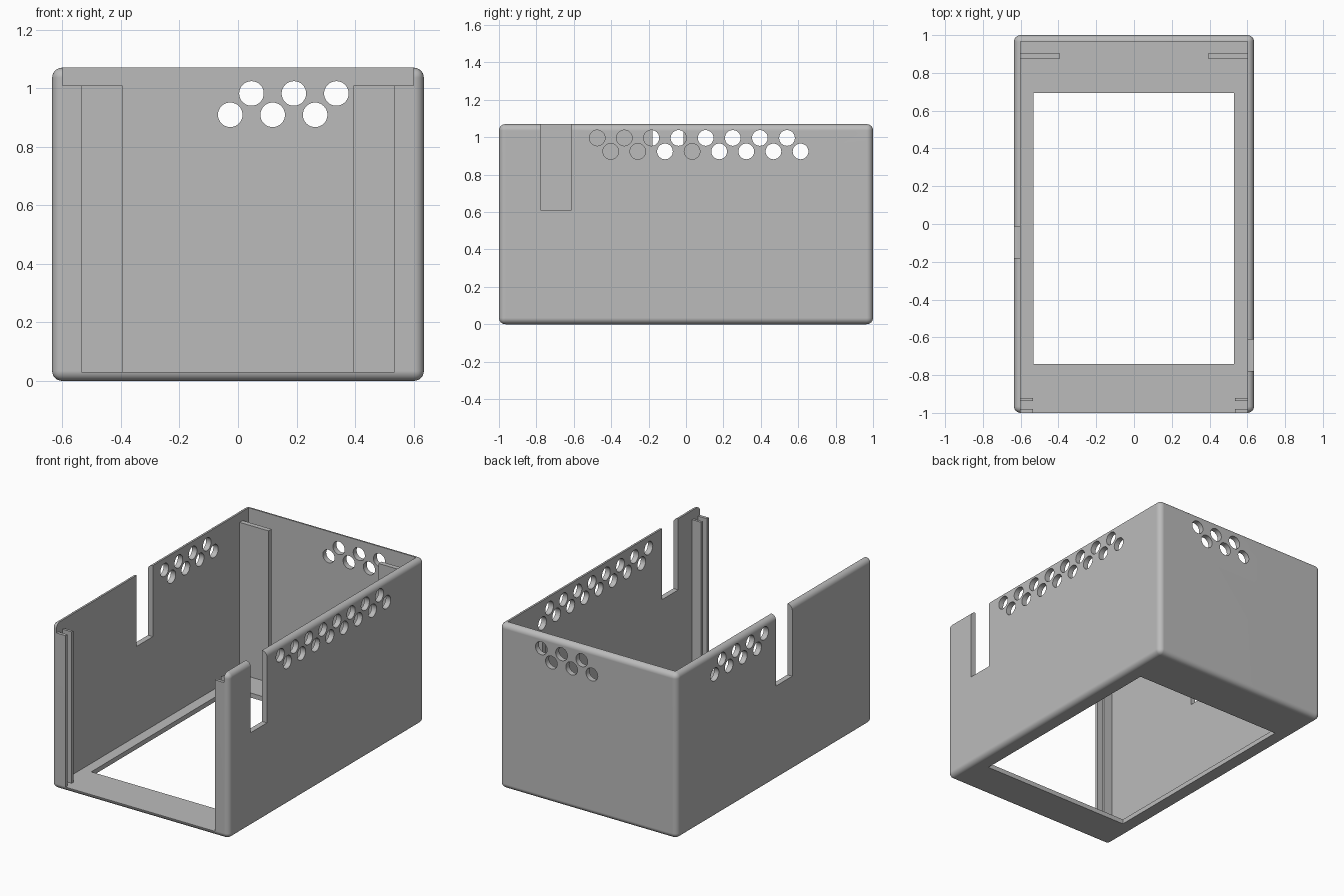
import bpy
import bmesh
from math import radians
from mathutils import Matrix, Vector

if "Cube" in bpy.data.objects:
    bpy.data.objects.remove(bpy.data.objects["Cube"], do_unlink=True)

grey = bpy.data.materials.new("plain_grey")
grey.use_nodes = True
COLOUR = (0.5, 0.5, 0.5, 1)
grey.diffuse_color = COLOUR
grey.node_tree.nodes["Principled BSDF"].inputs["Base Color"].default_value = COLOUR

W, L, H = 0.635, 1.0, 1.07      # half width, half length, height
INNER, FLOOR, LIP_TOP = 0.6, 0.03, 1.01
HOLE_R, PITCH = 0.042, 0.145


def add_box(bm, lo, hi):
    lo, hi = Vector(lo), Vector(hi)
    mat = Matrix.Translation((lo + hi) / 2) @ Matrix.Diagonal((*(hi - lo), 1))
    bmesh.ops.create_cube(bm, size=1, matrix=mat)


def add_hole(bm, centre, axis):
    turn = Matrix.Rotation(radians(90), 4, "Y" if axis == "X" else "X")
    bmesh.ops.create_cone(bm, cap_ends=True, segments=32, radius1=HOLE_R,
                          radius2=HOLE_R, depth=0.2,
                          matrix=Matrix.Translation(centre) @ turn)


def make_object(name, bm):
    mesh = bpy.data.meshes.new(name)
    bm.to_mesh(mesh)
    bm.free()
    mesh.materials.append(grey)
    obj = bpy.data.objects.new(name, mesh)
    bpy.context.collection.objects.link(obj)
    return obj


def box_object(name, lo, hi):
    bm = bmesh.new()
    add_box(bm, lo, hi)
    return make_object(name, bm)


# Rounded outer block
bm = bmesh.new()
add_box(bm, (-W, -L, 0), (W, L, H))
bmesh.ops.bevel(bm, geom=bm.edges[:], offset=0.034, segments=6,
                profile=0.5, affect="EDGES")
shell = make_object("case_shell", bm)

# Cavity, front opening between the lips, gap above the lips, floor window
cutters = [
    box_object("cavity_cutter", (-INNER, -0.98, FLOOR), (INNER, 0.965, 2)),
    box_object("front_cutter", (-0.535, -1.2, FLOOR), (0.535, -0.9, 2)),
    box_object("lip_gap_cutter", (-INNER, -1.2, LIP_TOP), (INNER, -0.9, 2)),
    box_object("window_cutter", (-0.533, -0.74, -0.5), (0.53, 0.693, 0.5)),
]

# Cable slot and two staggered rows of vents in each side wall
for name, x, slot, first, count in (("left", W, -0.777, -0.475, 8),
                                    ("right", -W, -0.18, 0.105, 4)):
    bm = bmesh.new()
    add_box(bm, (x - 0.1, slot, 0.61), (x + 0.1, slot + 0.166, 2))
    for i in range(count):
        y = first + i * PITCH
        add_hole(bm, (x, y, 0.996), "X")
        add_hole(bm, (x, y + PITCH / 2, 0.924), "X")
    cutters.append(make_object(name + "_wall_cutter", bm))

# Vents in the back wall
bm = bmesh.new()
for i in range(3):
    x = 0.046 + i * PITCH
    add_hole(bm, (x, L, 0.982), "Y")
    add_hole(bm, (x - PITCH / 2, L, 0.909), "Y")
cutters.append(make_object("back_wall_cutter", bm))

for cutter in cutters:
    cutter.hide_render = True
    mod = shell.modifiers.new(cutter.name, "BOOLEAN")
    mod.operation = "DIFFERENCE"
    mod.solver = "EXACT"
    mod.object = cutter

# Bake the cuts and drop the cutters
bpy.context.view_layer.update()
cut = bpy.data.meshes.new_from_object(
    shell.evaluated_get(bpy.context.evaluated_depsgraph_get()))
shell.modifiers.clear()
shell.data = cut
cut.materials.clear()
cut.materials.append(grey)
for cutter in cutters:
    bpy.data.objects.remove(cutter, do_unlink=True)

# Front guide rails and rear plates, one on each side
for name, s in (("left", 1), ("right", -1)):
    for part, inner, y0, y1 in (("front_rail", 0.535, -0.936, -0.92),
                                ("rear_plate", 0.394, 0.874, 0.905)):
        xs = sorted((s * inner, s * INNER))
        box_object(name + "_" + part, (xs[0], y0, FLOOR), (xs[1], y1, LIP_TOP))

# Smooth the rounded edges and vents, keeping corners sharp
bpy.ops.object.select_all(action="DESELECT")
shell.select_set(True)
bpy.context.view_layer.objects.active = shell
bpy.ops.object.shade_smooth_by_angle(angle=radians(30))
weighted = shell.modifiers.new("flat_faces", "WEIGHTED_NORMAL")
weighted.keep_sharp = True
